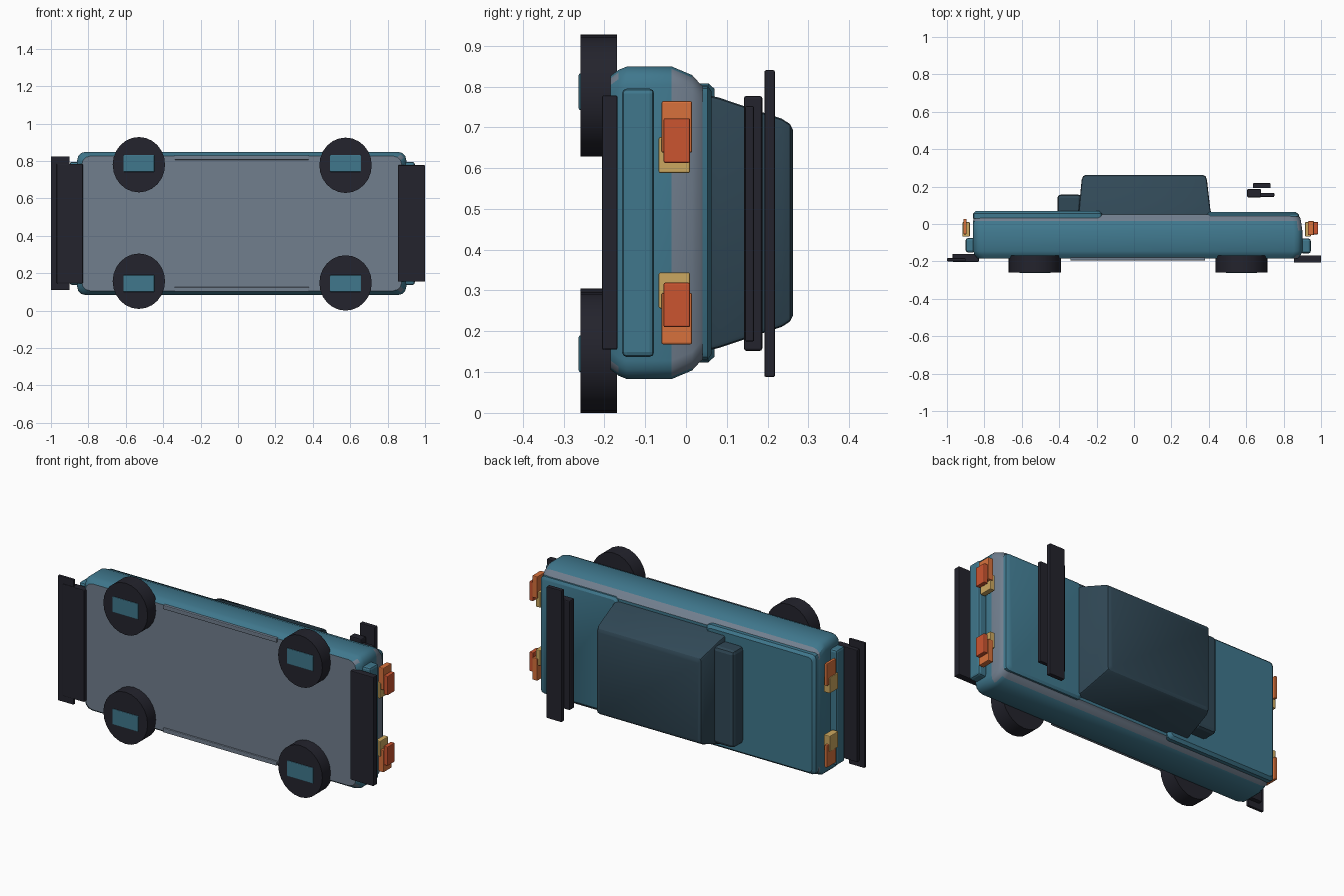
import bpy, bmesh, math
from mathutils import Vector

if "Cube" in bpy.data.objects:
    bpy.data.objects.remove(bpy.data.objects["Cube"])

MID = 0.466  # centre of the vehicle's width, which runs along z


def material(name, rgb):
    m = bpy.data.materials.new(name)
    m.diffuse_color = (*rgb, 1)
    m.use_nodes = True
    m.node_tree.nodes["Principled BSDF"].inputs["Base Color"].default_value = m.diffuse_color
    return m


TEAL = material("teal paint", (0.050, 0.185, 0.265))
GREY = material("slate grey", (0.165, 0.210, 0.270))
DARK = material("near black", (0.017, 0.017, 0.026))
CABIN = material("dark blue grey", (0.030, 0.065, 0.093))
ORANGE = material("orange", (0.68, 0.165, 0.045))
RED = material("red orange", (0.60, 0.09, 0.030))
TAN = material("tan", (0.60, 0.39, 0.115))


def finish(bm, name, mats, smooth=False):
    bmesh.ops.recalc_face_normals(bm, faces=bm.faces[:])
    me = bpy.data.meshes.new(name)
    bm.to_mesh(me)
    bm.free()
    ob = bpy.data.objects.new(name, me)
    bpy.context.collection.objects.link(ob)
    for m in mats:
        me.materials.append(m)
    if smooth:
        bpy.ops.object.select_all(action='DESELECT')
        ob.select_set(True)
        bpy.context.view_layer.objects.active = ob
        bpy.ops.object.shade_smooth_by_angle(angle=math.radians(30))
    return ob


def box(name, x, y, z, mat, bevel=0.004):
    bm = bmesh.new()
    bmesh.ops.create_cube(bm, size=1)
    for v in bm.verts:
        for i, (a, b) in enumerate((x, y, z)):
            v.co[i] = (a + b) / 2 + v.co[i] * (b - a)
    ob = finish(bm, name, [mat])
    mod = ob.modifiers.new("rounded edges", 'BEVEL')
    mod.width, mod.segments = bevel, 2
    return ob


def loft(name, rings, mats, radius=0.04, steps=3, rule=None):
    """Stack rounded rectangles (y, x0, x1, half width) along y."""
    bm = bmesh.new()
    loops = []
    for y, x0, x1, h in rings:
        loop = []
        for k, (cx, cz) in enumerate(((x1 - radius, h - radius), (x0 + radius, h - radius),
                                      (x0 + radius, radius - h), (x1 - radius, radius - h))):
            for s in range(steps + 1):
                a = math.pi / 2 * (k + s / steps)
                loop.append(bm.verts.new((cx + radius * math.cos(a), y,
                                          MID + cz + radius * math.sin(a))))
        loops.append(loop)
    for a, b in zip(loops, loops[1:]):
        for i in range(len(a)):
            j = (i + 1) % len(a)
            bm.faces.new((a[i], a[j], b[j], b[i]))
    bm.faces.new(loops[0])
    bm.faces.new(loops[-1])
    bmesh.ops.recalc_face_normals(bm, faces=bm.faces[:])
    if rule:
        for f in bm.faces:
            f.material_index = rule(f.calc_center_median(), f.normal)
    return finish(bm, name, mats, True)


# Main body: teal sides, grey underside, grey upper band and rear edge
loft("body", [(-0.185, -0.835, 0.875, 0.36), (-0.165, -0.852, 0.893, 0.375),
              (-0.145, -0.86, 0.90, 0.383), (-0.035, -0.86, 0.90, 0.383),
              (0.015, -0.86, 0.893, 0.362), (0.035, -0.857, 0.888, 0.34),
              (0.05, -0.85, 0.87, 0.33)], [TEAL, GREY], 0.045, 3,
     lambda c, n: int(n.y < -0.75 or 0.015 < c.y < 0.045 and (abs(n.z) > 0.2 or n.x > 0.2)
                      or (c.y > -0.035 and n.x > 0.5)))

# Hood and rear deck panels
loft("hood", [(0.03, -0.86, -0.17, 0.342), (0.055, -0.86, -0.17, 0.342),
              (0.07, -0.845, -0.185, 0.328)], [TEAL], 0.02, 2)
loft("rear_deck", [(0.04, 0.39, 0.885, 0.335), (0.053, 0.39, 0.88, 0.335),
                   (0.063, 0.40, 0.865, 0.322)], [TEAL], 0.02, 2)

# Cabin and windscreen block
loft("cabin", [(0.045, -0.30, 0.415, 0.315), (0.08, -0.295, 0.408, 0.307),
               (0.235, -0.28, 0.39, 0.255), (0.255, -0.273, 0.383, 0.242),
               (0.262, -0.26, 0.37, 0.228)], [CABIN], 0.012, 2)
box("windscreen", (-0.41, -0.28), (0.055, 0.158), (0.19, 0.745), CABIN, 0.02)

# Wheels with hub plates
for x, z in ((-0.53, 0.157), (-0.53, 0.78), (0.575, 0.148), (0.575, 0.777)):
    bm = bmesh.new()
    bmesh.ops.create_cone(bm, cap_ends=True, segments=24, radius1=1, radius2=1, depth=1)
    for v in bm.verts:
        p = v.co.copy()
        v.co = Vector((x + p.x * 0.14, -0.214 + p.z * 0.09, z + p.y * 0.148))
    finish(bm, "wheel", [DARK], True)
    hz = 0.145 if z < MID else 0.787
    box("hub_plate", (x - 0.083, x + 0.083), (-0.263, -0.25), (hz - 0.045, hz + 0.045), TEAL)

# Side sills
for s in (-1, 1):
    zc = MID + s * 0.352
    box("side_sill", (-0.34, 0.38), (-0.195, -0.17), (zc - 0.012, zc + 0.012), GREY)

# Lower splitters and teal bumpers
box("front_splitter", (-1.0, -0.90), (-0.20, -0.183), (0.11, 0.825), DARK)
box("front_splitter_mount", (-0.97, -0.83), (-0.203, -0.16), (0.145, 0.785), DARK)
box("rear_splitter", (0.855, 1.0), (-0.206, -0.168), (0.155, 0.778), DARK)
box("front_bumper", (-0.90, -0.85), (-0.152, -0.075), (0.137, 0.795), TEAL, 0.012)
box("rear_bumper", (0.89, 0.945), (-0.157, -0.078), (0.137, 0.795), TEAL, 0.012)

# Rear wing
box("wing_lower", (0.605, 0.68), (0.142, 0.187), (0.152, 0.777), DARK, 0.006)
box("wing_flap", (0.66, 0.75), (0.145, 0.167), (0.175, 0.752), DARK)
box("wing_upper", (0.635, 0.73), (0.192, 0.218), (0.088, 0.84), DARK)

# Lamps, mirrored across the width
for s in (-1, 1):
    def span(a, b):
        return tuple(sorted((MID + s * a, MID + s * b)))
    box("rear_lamp", (0.93, 0.962), (-0.06, 0.015), span(0.172, 0.298), ORANGE)
    box("rear_lamp_lens", (0.96, 0.985), (-0.055, 0.01), span(0.147, 0.256), RED)
    box("rear_lamp_side", (0.915, 0.945), (-0.067, 0.01), span(0.122, 0.21), TAN)
    box("front_indicator", (-0.912, -0.895), (-0.055, 0.028), span(0.17, 0.297), ORANGE)
    box("front_lamp", (-0.917, -0.878), (-0.068, 0.01), span(0.122, 0.212), TAN)
